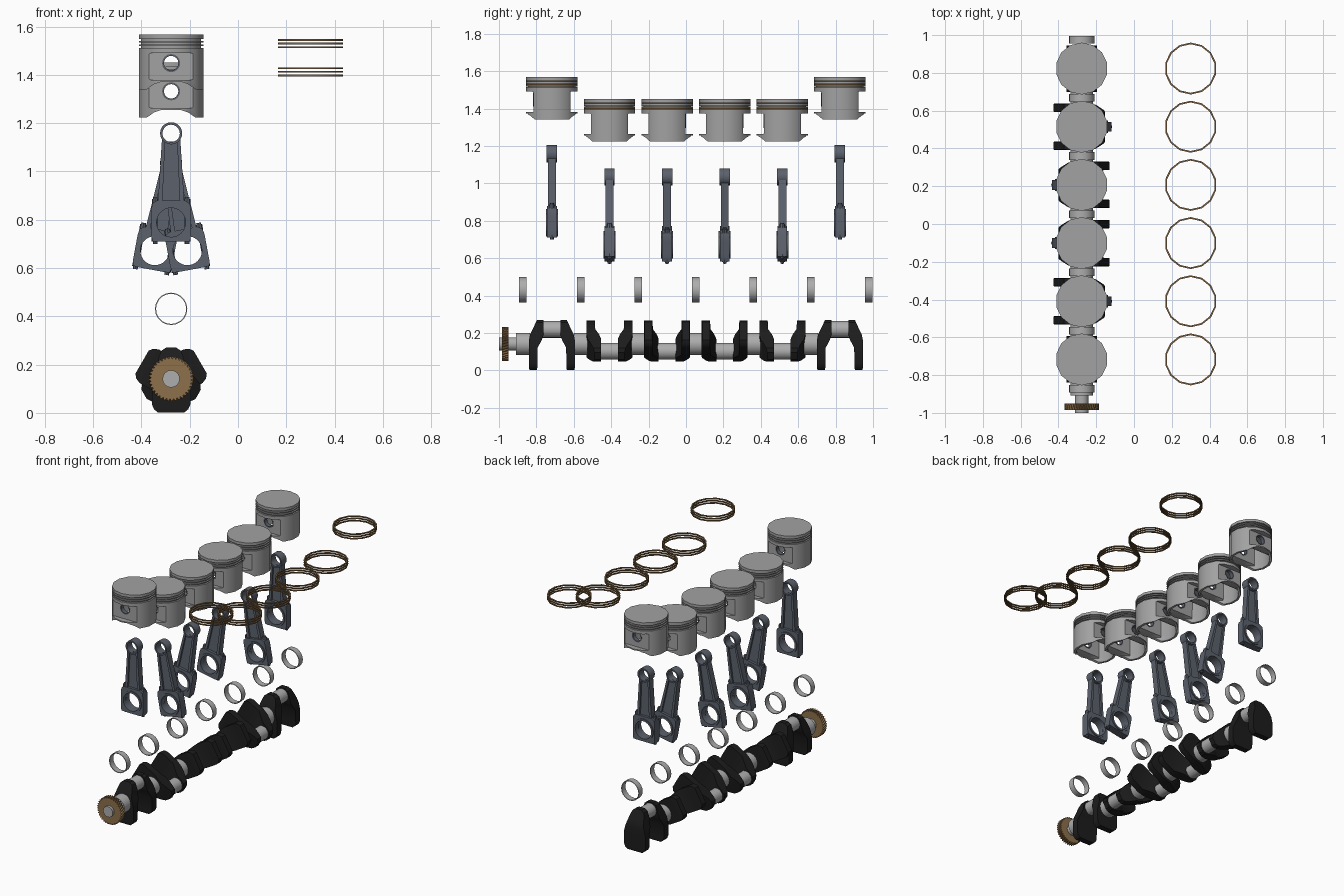
import bpy, bmesh
from math import sin, cos, pi, radians, atan2
from mathutils import Vector

if "Cube" in bpy.data.objects:
    bpy.data.objects.remove(bpy.data.objects["Cube"])


def material(name, r, g, b):
    m = bpy.data.materials.new(name)
    m.diffuse_color = (r, g, b, 1)
    m.use_nodes = True
    m.node_tree.nodes["Principled BSDF"].inputs["Base Color"].default_value = m.diffuse_color
    return m


ALLOY = material("piston_grey", .36, .36, .36)
STEEL = material("polished_steel", .42, .42, .42)
FORGED = material("blue_grey_steel", .105, .12, .15)
BLACK = material("cast_black", .012, .012, .012)
BRONZE = material("bronze", .27, .16, .07)
RING = material("ring_brown", .22, .13, .055)

AX, CZ, THROW = -.277, .141, .078          # crank axis and crank throw
ROWS = [-.717 + .308 * i for i in range(6)]  # cylinder positions
PHASE = [90, -30, 210, 210, -30, 90]         # pin direction per cylinder


def circle(r, h, n, axis="Y", phase=0.0):
    pts = []
    for i in range(n):
        a = 2 * pi * i / n + phase
        u, v = r * cos(a), r * sin(a)
        pts.append((u, h, v) if axis == "Y" else (u, v, h))
    return pts


def loft(bm, rings, closed=False):
    """Skin equal-length rings; cap the ends unless closed into a loop."""
    rv = [[bm.verts.new(p) for p in r] for r in rings]
    n = len(rv[0])
    pairs = list(zip(rv, rv[1:])) + ([(rv[-1], rv[0])] if closed else [])
    for a, b in pairs:
        for i in range(n):
            j = (i + 1) % n
            bm.faces.new((a[i], a[j], b[j], b[i]))
    if not closed:
        bm.faces.new(rv[0])
        bm.faces.new(rv[-1])


def tube(bm, ro, ri, h0, h1, n, axis="Y", phase=0.0):
    loft(bm, [circle(r, h, n, axis, phase)
              for r, h in ((ro, h0), (ro, h1), (ri, h1), (ri, h0))], True)


def prism(bm, outline, y0, y1):
    loft(bm, [[(x, y, z) for x, z in outline] for y in (y0, y1)])


def mesh(name, bm, mat=None):
    bmesh.ops.recalc_face_normals(bm, faces=bm.faces[:])
    me = bpy.data.meshes.new(name)
    bm.to_mesh(me)
    bm.free()
    if mat:
        me.materials.append(mat)
    return me


def place(name, me, loc=(0, 0, 0), ry=0.0):
    ob = bpy.data.objects.new(name, me)
    ob.location = loc
    ob.rotation_euler = (0, ry, 0)
    bpy.context.collection.objects.link(ob)
    return ob


# ---- piston: origin at crown, grooved body with cut pockets and hollow skirt
N, R, UP = 14, .1375, pi / 2
GROOVES = (-.023, -.038, -.053)
bm = bmesh.new()
prof = [(R, 0)]
for g in GROOVES:
    prof += [(R, g + .004), (.127, g + .004), (.127, g - .004), (R, g - .004)]
prof += [(R, -.228)]
loft(bm, [circle(r, z, N, "Z", UP) for r, z in prof])
blank = place("piston_blank", mesh("piston_blank", bm))

cutters = []


def cutter(bm):
    c = place("cutter", mesh("cutter", bm))
    c.hide_render = True
    cutters.append(c)
    mod = blank.modifiers.new("cut", "BOOLEAN")
    mod.operation, mod.solver, mod.object = "DIFFERENCE", "EXACT", c


for s in (-1, 1):                            # flat pockets beside the pin
    bm = bmesh.new()
    prism(bm, [(-.11, -.088), (-.085, -.078), (.085, -.078), (.11, -.088),
               (.11, -.178), (.085, -.188), (-.085, -.188), (-.11, -.178)],
          s * .099, s * .2)
    cutter(bm)
bm = bmesh.new()                             # hollow, narrowed between bosses
loft(bm, [[(x, max(-ym, min(ym, y)), z) for x, y, z in circle(.122, z, N, "Z", UP)]
          for z, ym in ((-.25, .119), (-.198, .118), (-.19, .075), (-.072, .073))])
cutter(bm)
bm = bmesh.new()                             # arched skirt edge
prism(bm, [(-.125, -.25), (-.103, -.229), (-.07, -.206), (-.04, -.196),
           (.04, -.196), (.07, -.206), (.103, -.229), (.125, -.25)], -.2, .2)
cutter(bm)
bm = bmesh.new()                             # pin bore
loft(bm, [circle(.037, y, 16) for y in (-.2, .2)])
for v in bm.verts:
    v.co.z -= .119
cutter(bm)

dg = bpy.context.evaluated_depsgraph_get()
piston_me = bpy.data.meshes.new_from_object(blank.evaluated_get(dg))
piston_me.materials.clear()
piston_me.materials.append(ALLOY)
for p in piston_me.polygons:
    p.material_index = 0
for ob in cutters + [blank]:
    bpy.data.objects.remove(ob)

bm = bmesh.new()                             # pin bushings
for s in (-1, 1):
    tube(bm, .0375, .030, s * .072, s * .1, 16)
bush_me = mesh("pin_bushing", bm, FORGED)

bm = bmesh.new()                             # set of three thin rings
for g in GROOVES:
    tube(bm, R, .1285, g - .0035, g + .0035, N, "Z", UP)
rings_me = mesh("piston_rings", bm, RING)

# ---- connecting rod: origin at big end centre, pointing up
LEN = .369
bm = bmesh.new()
loft(bm, [[(x, y, z + LEN) for x, y, z in circle(r, h, 20)]
          for r, h in ((.046, -.028), (.046, .028), (.036, .028), (.036, -.028))], True)
prism(bm, [(-.048, .085), (.048, .085), (.036, .335), (-.036, .335)], -.009, .009)
for s in (-1, 1):                            # beam flanges and bolts
    prism(bm, [(s * .055, .08), (s * .036, .085), (s * .025, .335), (s * .038, .345)],
          -.021, .021)
    for r, z0, z1 in ((.010, -.09, .105), (.015, -.08, -.055), (.014, .075, .098)):
        loft(bm, [[(x + s * .066, z, z1 if k else z0) for x, _, z in circle(r, 0, 8)]
                  for k in (0, 1)])


def block(y):
    """Rounded rectangular outline around the big end."""
    pts = []
    for i in range(32):
        a = 2 * pi * i / 32
        c, s = cos(a), sin(a)
        r = min(.082 / max(abs(c), .01), (.09 if s > 0 else .08) / max(abs(s), .01), .11)
        pts.append((r * c, y, r * s))
    return pts


loft(bm, [block(-.026), block(.026), circle(.06, .026, 32), circle(.06, -.026, 32)], True)
tube(bm, .073, .06, -.032, .032, 32)         # raised bearing lip
rod_me = mesh("connecting_rod", bm, FORGED)

# ---- one set per cylinder
for k, (y, ph) in enumerate(zip(ROWS, PHASE)):
    a = radians(ph)
    dx, dz = THROW * cos(a), THROW * (sin(a) - 1)
    top = 1.568 + dz
    n = str(k + 1)
    place("piston_" + n, piston_me, (AX, y, top))
    place("pin_bushing_" + n, bush_me, (AX, y, top - .119))
    place("piston_rings_" + n, rings_me, (.30, y, top))
    place("connecting_rod_" + n, rod_me, (AX + dx, y, .789 + dz), -atan2(dx, .363))

# ---- bearing shells
bm = bmesh.new()
tube(bm, .067, .0625, -.02, .02, 20)
shell_me = mesh("bearing_shell", bm, STEEL)
for k in range(7):
    place("bearing_shell_%d" % (k + 1), shell_me, (AX, -.872 + .308 * k, .431))

# ---- crank webs: stations of (distance towards pin, half width, inner y, outer y)
WEB = [(-.139, .055, .080, .120), (-.126, .071, .078, .123), (-.105, .080, .078, .123),
       (-.02, .080, .076, .123), (.02, .070, .055, .123), (.05, .060, .045, .117),
       (.085, .053, .045, .100), (.115, .042, .045, .086), (.129, .022, .045, .080)]
bm = bmesh.new()
for s in (-1, 1):
    loft(bm, [[(-w, s * i, v), (w, s * i, v), (w, s * o, v), (-w, s * o, v)]
              for v, w, i, o in WEB])
web_me = mesh("crank_web_pair", bm, BLACK)

bm = bmesh.new()
loft(bm, [[(x, y, z + THROW) for x, y, z in circle(.045, h, 20)] for h in (-.06, .06)])
pin_me = mesh("crank_pin", bm, STEEL)

for k, (y, ph) in enumerate(zip(ROWS, PHASE)):
    tilt = radians(90 - ph)
    place("crank_webs_%d" % (k + 1), web_me, (AX, y, CZ), tilt)
    place("crank_pin_%d" % (k + 1), pin_me, (AX, y, CZ), tilt)

bm = bmesh.new()
loft(bm, [circle(.06, h, 20) for h in (-.037, .037)])
journal_me = mesh("main_journal", bm, STEEL)
for k in range(6):
    place("main_journal_%d" % (k + 1), journal_me, (AX, -.871 + .308 * k, CZ))

# ---- nose shaft and helical gear
bm = bmesh.new()
loft(bm, [circle(.036, h, 16) for h in (-1.0, -.9)])
place("nose_shaft", mesh("nose_shaft", bm, STEEL), (AX, 0, CZ))


def teeth(y, twist):
    pts = []
    for i in range(36):
        for f, r in ((-.3, .083), (.05, .092), (.35, .092), (.6, .083)):
            a = 2 * pi * (i + f) / 36 + twist
            pts.append((r * cos(a), y, r * sin(a)))
    return pts


bm = bmesh.new()
loft(bm, [teeth(-.984, 0), teeth(-.949, .13)])
place("timing_gear", mesh("timing_gear", bm, BRONZE), (AX, 0, CZ))

bpy.ops.object.select_all(action="SELECT")
bpy.context.view_layer.objects.active = bpy.context.selected_objects[0]
bpy.ops.object.shade_smooth_by_angle(angle=radians(30))
